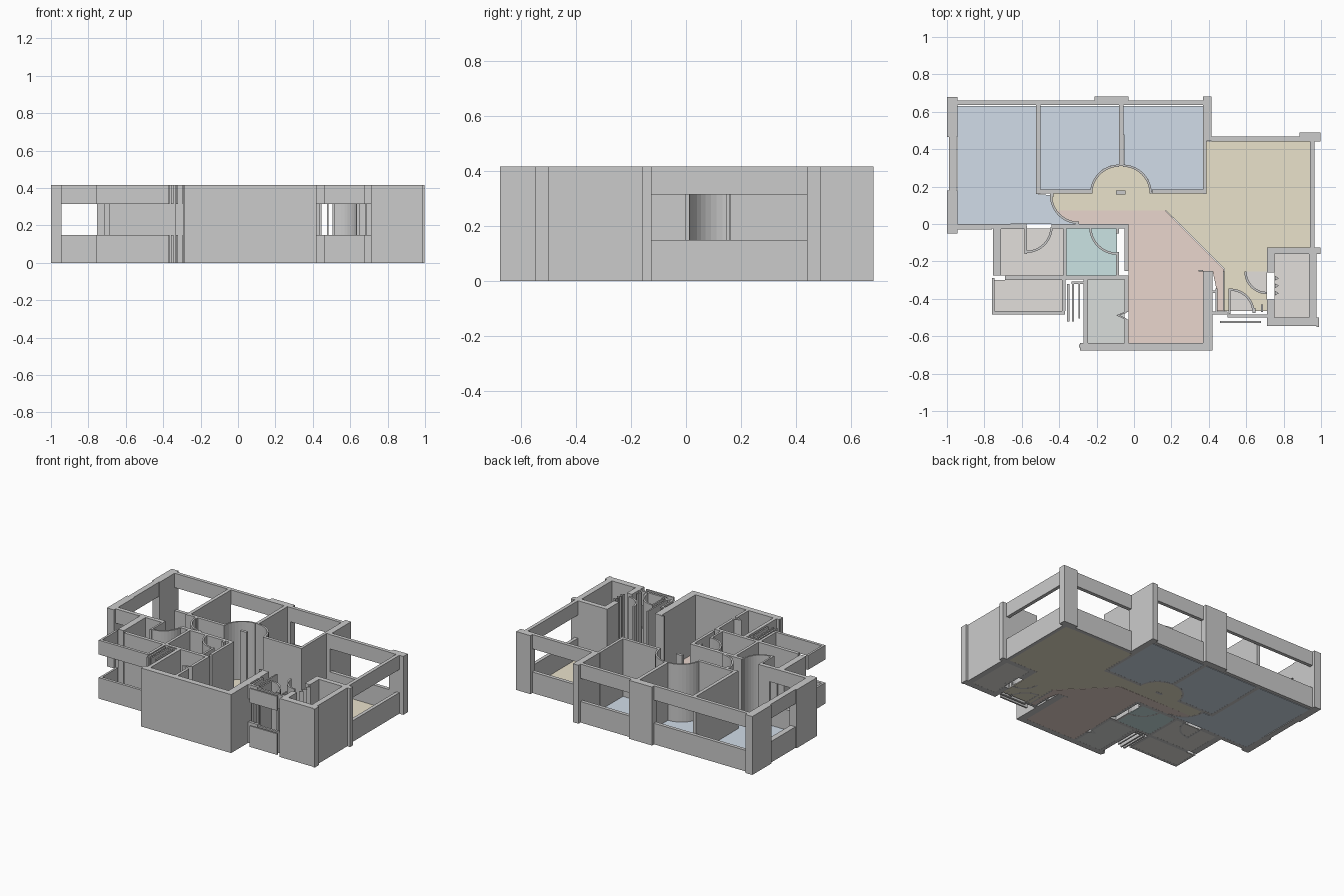
import bpy, bmesh
from math import sin, cos, radians

if "Cube" in bpy.data.objects:
    bpy.data.objects.remove(bpy.data.objects["Cube"])

H, SILL, HEAD, FLOOR = 0.417, 0.15, 0.315, 0.006


def mesh_object(name, bm, color=None):
    bmesh.ops.recalc_face_normals(bm, faces=bm.faces)
    me = bpy.data.meshes.new(name)
    bm.to_mesh(me)
    bm.free()
    ob = bpy.data.objects.new(name, me)
    bpy.context.collection.objects.link(ob)
    if color:
        mat = bpy.data.materials.get(color[0]) or bpy.data.materials.new(color[0])
        mat.diffuse_color = (*color[1], 1)
        mat.use_nodes = True
        mat.node_tree.nodes["Principled BSDF"].inputs["Base Color"].default_value = mat.diffuse_color
        me.materials.append(mat)
    return ob


def prism(bm, pts, z0, z1):
    face = bm.faces.new([bm.verts.new((x, y, z0)) for x, y in pts])
    up = bmesh.ops.extrude_face_region(bm, geom=[face], use_keep_orig=True)
    verts = [v for v in up['geom'] if isinstance(v, bmesh.types.BMVert)]
    bmesh.ops.translate(bm, verts=verts, vec=(0, 0, z1 - z0))


def rect(x0, y0, x1, y1):
    return [(x0, y0), (x1, y0), (x1, y1), (x0, y1)]


def arc(cx, cy, r, a0, a1, n=10):
    angs = [radians(a0 + (a1 - a0) * i / n) for i in range(n + 1)]
    return [(cx + r * cos(a), cy + r * sin(a)) for a in angs]


def walls(name, boxes, window=False):
    """Full-height walls, or sill and lintel bands with an open strip between."""
    bm = bmesh.new()
    for b in boxes:
        for z0, z1 in ([(0, SILL), (HEAD, H)] if window else [(0, H)]):
            prism(bm, rect(*b), z0, z1)
    return mesh_object(name, bm)


def door_sweep(name, cx, cy, r, a0):
    """Thin quarter-round wall along a door swing."""
    bm = bmesh.new()
    prism(bm, arc(cx, cy, r, a0, a0 + 90) + arc(cx, cy, r - 0.012, a0 + 90, a0), 0, H)
    return mesh_object(name, bm)


def floor(name, pts, color):
    bm = bmesh.new()
    prism(bm, pts, 0.0005, FLOOR)
    return mesh_object(name, bm, color)


# Outer solid walls and pillars
walls("left_wall", [(-1, -.05, -.945, .18), (-1, .465, -.945, .68)])
walls("back_pillars", [(-.21, .635, -.03, .683), (.37, .445, .415, .683), (.885, .44, .997, .49)])
walls("living_room_walls", [(-.29, -.677, .42, -.635), (.37, -.635, .42, -.25),
                            (.345, -.255, .37, -.245)])
walls("store_room_walls", [(.71, -.16, .75, -.125), (.71, -.26, .75, -.16),
                           (.71, -.545, .75, -.405), (.75, -.545, .985, -.5),
                           (.935, -.5, .975, -.16), (.75, -.16, .975, -.125),
                           (.94, -.16, .997, -.125), (.975, -.55, .99, -.5)])

# Outer walls with a window strip
walls("left_window_wall", [(-.99, .18, -.95, .465)], True)
walls("back_window_walls", [(-.945, .635, -.21, .66), (-.03, .635, .37, .66),
                            (.415, .442, .885, .468)], True)
walls("right_window_wall", [(.94, -.125, .965, .44)], True)
walls("front_window_wall", [(-.945, -.03, -.76, 0)], True)
walls("balcony_window_walls", [(-.76, -.485, -.37, -.465), (-.76, -.465, -.745, -.29),
                               (-.385, -.465, -.365, -.3)], True)
walls("entry_window_walls", [(.42, -.485, .50, -.467), (.50, -.5, .71, -.485),
                             (.46, -.53, .68, -.518)], True)

# Inner partitions
walls("bedroom_partitions", [(-.525, .16, -.5, .635), (-.08, .31, -.055, .635),
                             (.368, .16, .388, .445), (-.5, .163, -.225, .185),
                             (.095, .163, .368, .185), (-.095, .158, -.045, .178),
                             (-.45, .145, -.43, .163)])
walls("hall_partition", [(-.66, -.012, -.575, .003), (-.44, -.025, -.03, 0)])
walls("hall_window_partition", [(-.76, -.025, -.66, 0)], True)
walls("bath_partitions", [(-.755, -.275, -.71, -.025), (-.69, -.3, -.365, -.275),
                          (-.71, -.028, -.58, -.012), (-.38, -.3, -.36, -.025),
                          (-.36, -.298, -.03, -.275), (-.095, -.275, -.08, -.15),
                          (-.05, -.25, -.03, -.025), (-.095, -.05, -.08, -.025)])
walls("kitchen_partitions", [(-.27, -.635, -.245, -.298), (-.05, -.47, -.03, -.298),
                             (-.05, -.635, -.03, -.51), (-.295, -.66, -.27, -.645)])
walls("bath_door_leaf", [(-.585, -.16, -.572, -.012)])
walls("shaft_fins", [(-.357, -.52, -.345, -.32), (-.332, -.52, -.322, -.32),
                     (-.298, -.505, -.288, -.32)], True)
walls("shaft_cap", [(-.335, -.32, -.27, -.308)])
walls("entry_posts", [(.435, -.467, .447, -.345), (.42, -.37, .435, -.355),
                      (.475, -.467, .485, -.25), (.505, -.48, .515, -.345),
                      (.635, -.475, .65, -.45), (.68, -.47, .69, -.43)])

# Small wall brackets beside the store room opening
bm = bmesh.new()
for y in (-.29, -.33, -.37):
    prism(bm, [(.75, y - .015), (.775, y), (.75, y + .015), (.757, y)], 0, H)
mesh_object("store_room_brackets", bm)

# Folded kitchen door
bm = bmesh.new()
prism(bm, [(-.04, -.465), (-.095, -.488), (-.04, -.515), (-.04, -.505),
           (-.075, -.488), (-.04, -.475)], 0, H)
mesh_object("kitchen_folded_door", bm)

# Quarter-round door sweeps
for name, cx, cy, r, a0 in [
        ("bedroom_door_sweep_a", -.08, .163, .155, 90), ("bedroom_door_sweep_b", -.06, .163, .155, 0),
        ("bedroom_door_sweep_c", -.295, .155, .155, 180), ("bath_door_sweep_a", -.575, -.015, .14, 270),
        ("bath_door_sweep_b", -.09, -.015, .15, 180), ("entry_door_sweep", .515, -.475, .13, 0),
        ("store_door_sweep", .71, -.255, .12, 180)]:
    door_sweep(name, cx, cy, r, a0)

# Coloured room floors
BLUE = ("blue_floor", (.64, .72, .81))
SAND = ("sand_floor", (.82, .76, .60))
ROSE = ("rose_floor", (.82, .67, .61))
TEAL = ("teal_floor", (.60, .77, .77))
STONE = ("stone_floor", (.76, .74, .71))
SAGE = ("sage_floor", (.70, .73, .71))

floor("left_bedroom_floor", [(-.945, 0), (-.945, .63), (-.525, .63), (-.525, .16)]
      + arc(-.295, .155, .155, 180, 270) + [(-.295, 0)], BLUE)
floor("middle_bedroom_floor", [(-.5, .63), (-.5, .175), (-.235, .175)]
      + arc(-.08, .163, .155, 175, 90) + [(-.08, .63)], BLUE)
floor("right_bedroom_floor", [(-.055, .63)] + arc(-.06, .163, .155, 88, 4)
      + [(.37, .175), (.37, .63)], BLUE)
floor("dining_floor", [(.388, .442), (.388, .163)] + arc(-.06, .163, .155, 0, 90)
      + arc(-.08, .163, .155, 90, 180) + [(-.45, .163)] + arc(-.295, .155, .155, 180, 212, 4)
      + [(.17, .073), (.485, -.24), (.485, -.465), (.71, -.465), (.71, -.125),
         (.94, -.125), (.94, .442)], SAND)
floor("living_room_floor", arc(-.295, .155, .155, 212, 270, 6)
      + [(-.03, 0), (-.03, -.635), (.37, -.635), (.37, -.25), (.42, -.25), (.44, -.345),
         (.445, -.465), (.482, -.465), (.482, -.242), (.169, .071)], ROSE)
floor("shower_floor", rect(-.36, -.275, -.09, -.025), TEAL)
floor("bath_floor", rect(-.71, -.275, -.38, -.025), STONE)
floor("balcony_floor", rect(-.745, -.465, -.38, -.3), STONE)
floor("kitchen_floor", rect(-.245, -.635, -.05, -.298), SAGE)
floor("store_room_floor", rect(.75, -.5, .935, -.16), STONE)
# Door mats sit a hair above the dining floor
for name, cx, cy, r, a0 in [("entry_mat", .515, -.465, .12, 0), ("store_mat", .71, -.255, .112, 180)]:
    mat_ob = floor(name, [(cx, cy)] + arc(cx, cy, r, a0, a0 + 90), STONE)
    mat_ob.location.z = 0.002
